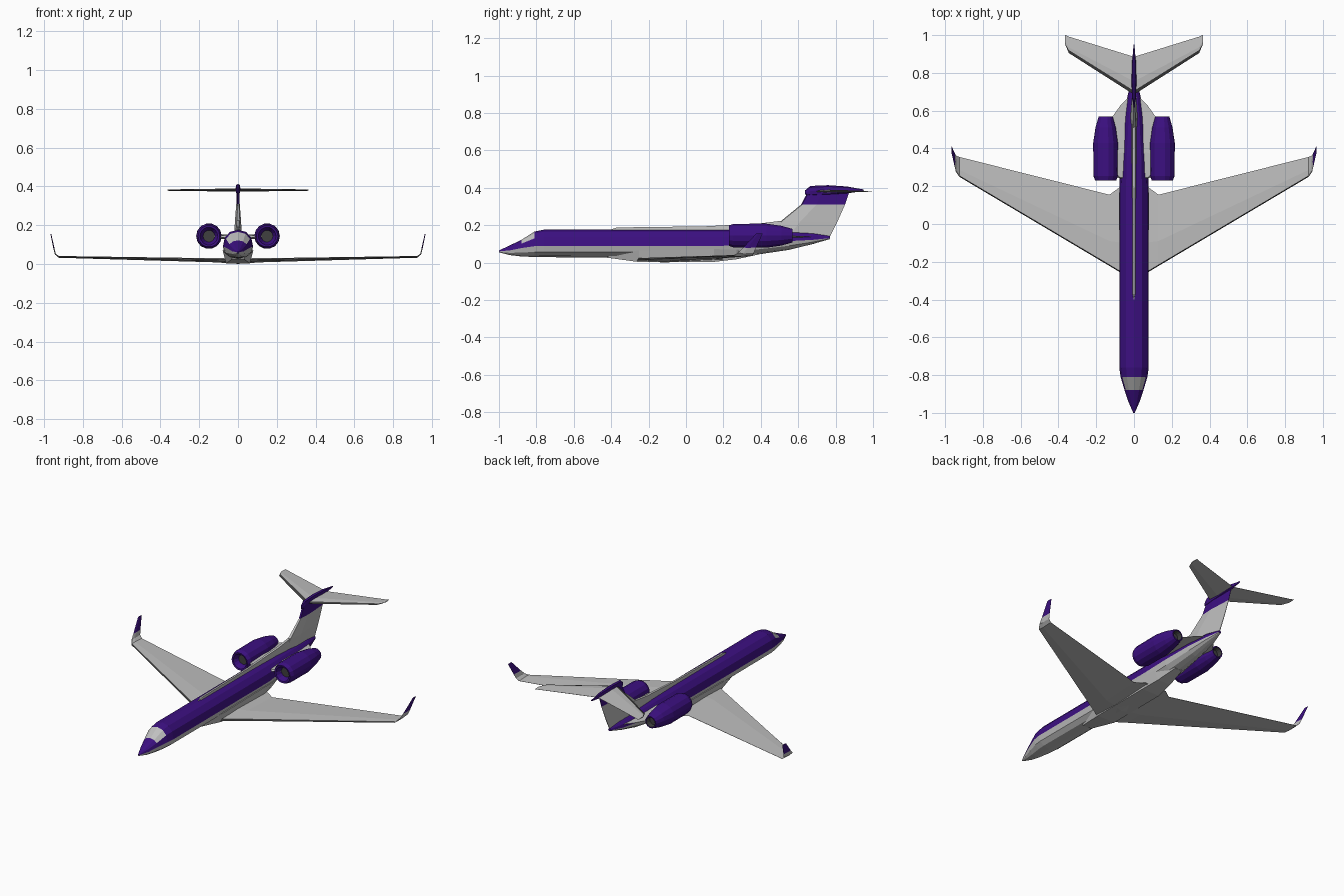
import bpy, bmesh, math
from mathutils import Vector

if "Cube" in bpy.data.objects:
    bpy.data.objects.remove(bpy.data.objects["Cube"])


def material(name, rgb):
    m = bpy.data.materials.new(name)
    m.use_nodes = True
    m.diffuse_color = (*rgb, 1)
    m.node_tree.nodes["Principled BSDF"].inputs["Base Color"].default_value = (*rgb, 1)
    return m


MATS = [material("light grey", (0.52, 0.52, 0.52)),
        material("deep purple", (0.045, 0.005, 0.22)),
        material("dark grey", (0.05, 0.05, 0.05))]
GREY, PURPLE, DARK = range(3)


def loft(name, rings, rule, mirror=False):
    """Skin closed rings; rule(section, side) gives the material, section -1 is a cap."""
    bm = bmesh.new()
    rows = [[bm.verts.new(p) for p in ring] for ring in rings]
    n = len(rows[0])
    for i in range(len(rows) - 1):
        for j in range(n):
            k = (j + 1) % n
            f = bm.faces.new((rows[i][j], rows[i][k], rows[i + 1][k], rows[i + 1][j]))
            f.material_index = rule(i, j)
    for row, end in ((rows[0], 0), (rows[-1], 1)):
        bm.faces.new(row).material_index = rule(-1, end)
    bmesh.ops.recalc_face_normals(bm, faces=bm.faces)
    me = bpy.data.meshes.new(name)
    bm.to_mesh(me)
    bm.free()
    for m in MATS:
        me.materials.append(m)
    ob = bpy.data.objects.new(name, me)
    bpy.context.collection.objects.link(ob)
    if mirror:
        ob.modifiers.new("mirror", "MIRROR").use_clip = False
    return ob


def foil(lead, trail, thick, normal, nose=0.006):
    """Wing section with a blunt, slanted leading edge (side 0)."""
    a, b, nrm = Vector(lead), Vector(trail), Vector(normal).normalized()
    step = (b - a).normalized() * nose
    mid = a.lerp(b, 0.35)
    up = nrm * thick / 2
    return [a - up * 0.3, a + step + up * 0.6, mid + up, b + up * 0.1, b - up * 0.1, mid - up]


def body_ring(y, w, low, split, top, n=12):
    """Fuselage section, widest at the paint line."""
    ring = []
    for k in range(n):
        c, s = math.cos(k * math.tau / n), math.sin(k * math.tau / n)
        h = top - split if s > 0 else split - low
        x = math.copysign(abs(c) ** 0.9, c) * w
        ring.append((x, y, split + math.copysign(abs(s) ** 0.9, s) * h))
    return ring


# Fuselage: purple above the paint line, windscreen in grey
stations = [(-1.0, 0.004, 0.055, 0.06, 0.065), (-0.94, 0.03, 0.04, 0.066, 0.093),
            (-0.88, 0.05, 0.033, 0.078, 0.122), (-0.81, 0.071, 0.03, 0.088, 0.166),
            (-0.76, 0.078, 0.029, 0.09, 0.176), (0.2, 0.078, 0.025, 0.09, 0.176),
            (0.36, 0.072, 0.04, 0.1, 0.175), (0.55, 0.054, 0.068, 0.115, 0.167),
            (0.68, 0.034, 0.1, 0.122, 0.158), (0.77, 0.008, 0.126, 0.131, 0.142)]


def body_paint(i, j):
    if i == 2 and 1 <= j <= 4:
        return GREY
    return PURPLE if j < 6 else GREY


loft("fuselage", [body_ring(*s) for s in stations], body_paint)

# Belly fairing around the wing root
belly = [(-0.42, 0.03, 0.045, 0.026, 0.05), (-0.25, 0.062, 0.077, 0.003, 0.065),
         (0.15, 0.062, 0.079, 0.004, 0.072), (0.27, 0.045, 0.072, 0.018, 0.07),
         (0.4, 0.025, 0.04, 0.046, 0.07)]
loft("belly_fairing",
     [[(-a, y, lo), (a, y, lo), (b, y, hi), (-b, y, hi)] for y, a, b, lo, hi in belly],
     lambda i, j: GREY)

# Main wings with a filleted trailing root
UP = (0, 0, 1)
tip = foil((0.925, 0.25, 0.037), (0.925, 0.355, 0.037), 0.009, UP)
loft("wings", [foil((0, -0.29, 0.013), (0, 0.2, 0.013), 0.024, UP),
               foil((0.075, -0.255, 0.017), (0.075, 0.195, 0.02), 0.024, UP),
               foil((0.13, -0.222, 0.019), (0.13, 0.155, 0.021), 0.021, UP), tip],
     lambda i, j: DARK if i >= 0 and j == 0 else GREY, mirror=True)

# Winglets, purple on the upper part
OUT = (-1, 0, 0.25)
loft("winglets", [tip,
                  foil((0.942, 0.275, 0.052), (0.942, 0.362, 0.052), 0.007, (-1, 0, 1)),
                  foil((0.949, 0.305, 0.08), (0.949, 0.375, 0.08), 0.006, OUT),
                  foil((0.965, 0.375, 0.155), (0.965, 0.41, 0.155), 0.004, OUT)],
     lambda i, j: PURPLE if i == 2 or (i, j) == (-1, 1) else GREY, mirror=True)

# Dorsal ridge leading into the fin
ridge = [(-0.4, 0.003, 0.178), (-0.37, 0.011, 0.188), (0.1, 0.012, 0.194),
         (0.4, 0.016, 0.21), (0.52, 0.015, 0.225), (0.66, 0.012, 0.225)]
loft("dorsal_ridge",
     [[(-w, y, 0.15), (w, y, 0.15), (w * 0.5, y, z), (-w * 0.5, y, z)] for y, w, z in ridge],
     lambda i, j: GREY)

# Vertical fin with a purple top
SIDE = (1, 0, 0)
fin = [(0.13, 0.42, 0.765, 0.04), (0.22, 0.505, 0.81, 0.032),
       (0.31, 0.615, 0.85, 0.018), (0.385, 0.655, 0.875, 0.016)]
loft("tail_fin", [foil((0, a, z), (0, b, z), t, SIDE) for z, a, b, t in fin],
     lambda i, j: PURPLE if i == 2 or (i, j) == (-1, 1) else GREY)

# Bullet fairing on top of the fin
bullet = [(0.635, 0.003, 0.365, 0.385), (0.665, 0.011, 0.355, 0.41), (0.76, 0.013, 0.36, 0.414),
          (0.86, 0.01, 0.37, 0.407), (0.95, 0.002, 0.383, 0.391)]
loft("tail_bullet", [body_ring(y, w, lo, (lo + hi) / 2, hi, 8) for y, w, lo, hi in bullet],
     lambda i, j: PURPLE)

# Horizontal stabilisers
loft("stabilisers", [foil((0, 0.685, 0.382), (0, 0.885, 0.382), 0.016, UP, 0.02),
                     foil((0.345, 0.905, 0.381), (0.345, 0.992, 0.381), 0.008, UP, 0.016),
                     foil((0.364, 0.95, 0.381), (0.364, 1.0, 0.381), 0.005, UP, 0.005)],
     lambda i, j: DARK if i >= 0 and j == 0 else GREY, mirror=True)

# Engine nacelles with recessed intake and exhaust
nacelle = [(0.265, 0.03), (0.232, 0.046), (0.23, 0.056), (0.255, 0.065), (0.43, 0.066),
           (0.51, 0.054), (0.57, 0.037), (0.57, 0.03), (0.54, 0.026)]


def circle(y, r, n=14):
    return [(0.15 + r * math.cos(k * math.tau / n), y, 0.144 + r * math.sin(k * math.tau / n))
            for k in range(n)]


loft("engine_nacelles", [circle(*p) for p in nacelle],
     lambda i, j: DARK if i in (-1, 7) else PURPLE, mirror=True)

# Engine pylons
loft("engine_pylons", [foil((0.03, 0.24, 0.138), (0.03, 0.67, 0.138), 0.026, UP),
                       foil((0.07, 0.24, 0.14), (0.07, 0.63, 0.14), 0.024, UP),
                       foil((0.12, 0.26, 0.144), (0.12, 0.56, 0.144), 0.022, UP)],
     lambda i, j: GREY, mirror=True)
